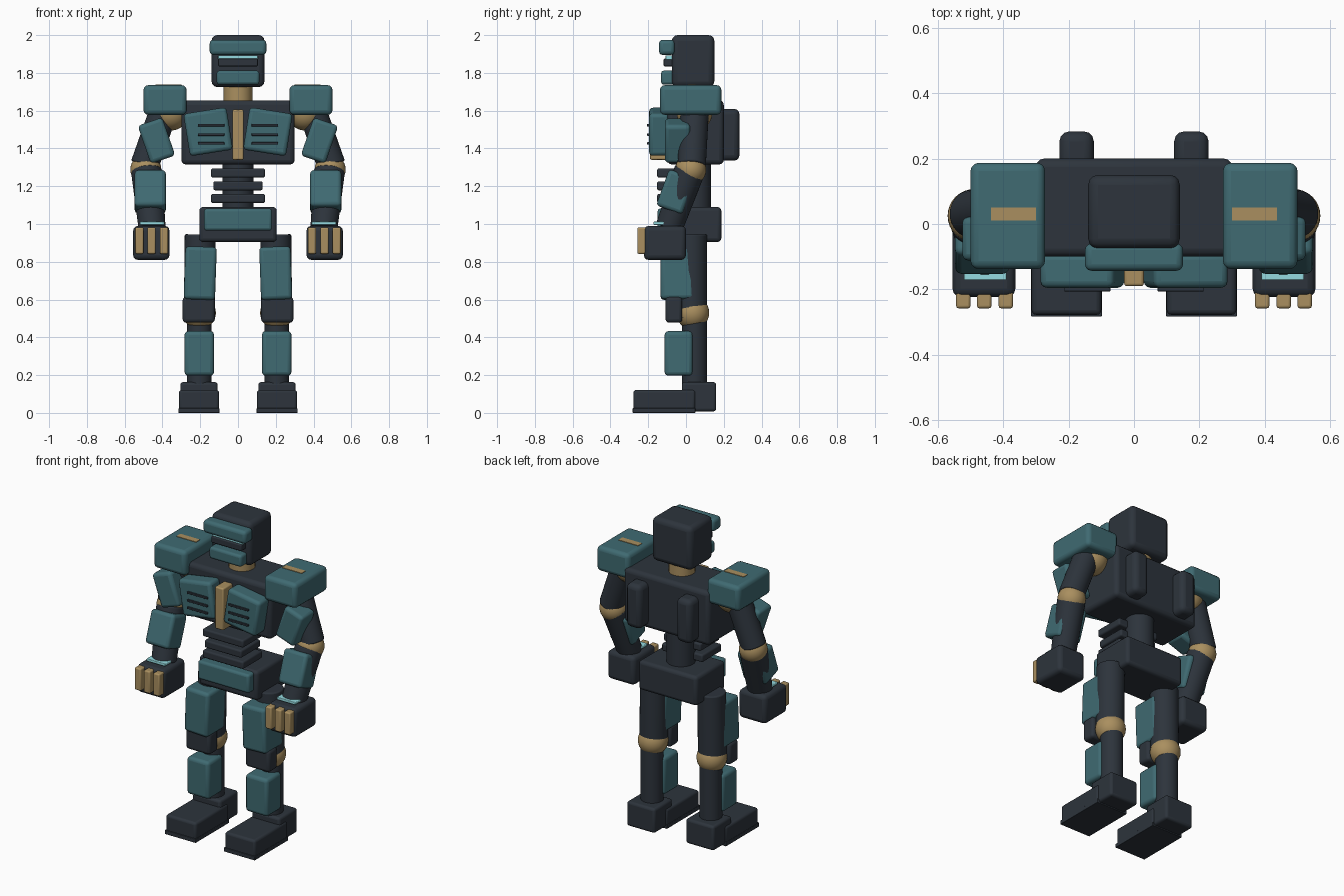
import bpy, math
from mathutils import Vector

if "Cube" in bpy.data.objects:
    bpy.data.objects.remove(bpy.data.objects["Cube"])


def material(name, rgb):
    m = bpy.data.materials.new(name)
    m.diffuse_color = (*rgb, 1)
    m.use_nodes = True
    m.node_tree.nodes["Principled BSDF"].inputs["Base Color"].default_value = m.diffuse_color
    return m


TEAL = material("teal armour", (0.050, 0.145, 0.168))
DARK = material("dark frame", (0.026, 0.034, 0.045))
TAN = material("brass joint", (0.40, 0.275, 0.115))
CYAN = material("cyan glow", (0.30, 0.71, 0.75))


def finish(name, mat, bevel):
    o = bpy.context.object
    o.name = name
    o.data.materials.append(mat)
    if bevel:
        b = o.modifiers.new("bevel", 'BEVEL')
        b.width, b.segments = bevel, 3
        b.limit_method = 'ANGLE'
    bpy.ops.object.shade_smooth_by_angle(angle=math.radians(35))
    return o


def box(name, x, y, z, mat, bevel=0.02, rot=(0, 0, 0)):
    """Rounded box from (min, max) ranges, turned about its centre in degrees."""
    bpy.ops.mesh.primitive_cube_add(
        size=1, location=[sum(r) / 2 for r in (x, y, z)],
        rotation=[math.radians(a) for a in rot])
    o = bpy.context.object
    o.scale = [r[1] - r[0] for r in (x, y, z)]
    bpy.ops.object.transform_apply(location=False, rotation=False, scale=True)
    return finish(name, mat, bevel)


def limb(name, a, b, r1, r2, mat, bevel=0.008):
    """Tapered cylinder from a to b."""
    a, b = Vector(a), Vector(b)
    d = b - a
    bpy.ops.mesh.primitive_cone_add(
        vertices=32, radius1=r1, radius2=r2, depth=d.length, location=(a + b) / 2,
        rotation=d.to_track_quat('Z', 'Y').to_euler())
    return finish(name, mat, bevel)


def ball(name, c, r, mat):
    bpy.ops.mesh.primitive_uv_sphere_add(segments=32, ring_count=16, radius=r, location=c)
    return finish(name, mat, 0)


# Head
box("head", (-.14, .14), (-.075, .15), (1.725, 2), DARK, .03)
box("brow", (-.15, .15), (-.143, -.06), (1.895, 1.975), TEAL)
box("visor_frame", (-.105, .105), (-.118, -.06), (1.835, 1.875), DARK, .006)
box("visor", (-.105, .105), (-.108, -.06), (1.87, 1.893), CYAN, .004)
box("jaw_guard", (-.113, .113), (-.132, -.06), (1.738, 1.812), TEAL, .015)
limb("neck", (0, .04, 1.62), (0, .04, 1.75), .076, .076, TAN)

# Torso
box("chest", (-.3, .3), (-.1, .2), (1.315, 1.655), DARK, .025)
box("sternum", (-.03, .03), (-.19, -.09), (1.34, 1.605), TAN, .008)
limb("spine", (0, .05, 1.05), (0, .05, 1.35), .083, .083, DARK)
for i, z in enumerate((1.27, 1.202, 1.135)):
    w = .13 if i == 1 else .143
    box(f"abdomen_rib_{i}", (-w, w), (-.153, .04), (z - .024, z + .024), DARK, .01)
box("pelvis", (-.205, .205), (-.1, .187), (.905, 1.09), DARK, .02)
box("pelvis_plate", (-.18, .18), (-.15, -.08), (.965, 1.082), TEAL, .015)


def build_side(side, s):
    def n(part):
        return f"{side}_{part}"

    def xr(a, b):
        return (min(s * a, s * b), max(s * a, s * b))

    # Chest plate with vents, back pod
    box(n("chest_plate"), xr(.043, .273), (-.195, -.09), (1.375, 1.602), TEAL, .02, (0, s * 9, 0))
    for i, z in enumerate((1.523, 1.473, 1.427)):
        box(n(f"vent_{i}"), xr(.072, .213), (-.206, -.18), (z - .006, z + .006), DARK, .002)
    box(n("back_pod"), xr(.123, .228), (.12, .283), (1.335, 1.61), DARK, .03)

    # Shoulder
    box(n("shoulder_pad"), xr(.272, .5), (-.138, .187), (1.578, 1.735), TEAL, .025)
    box(n("shoulder_stripe"), xr(.3, .438), (.01, .05), (1.732, 1.738), TAN, 0)
    ball(n("shoulder_joint"), (s * .355, .045, 1.59), .095, TAN)

    # Arm
    limb(n("upper_arm"), (s * .4, .045, 1.58), (s * .495, .03, 1.31), .075, .075, DARK)
    box(n("upper_arm_plate"), xr(.363, .5), (-.112, .022), (1.335, 1.548), TEAL, .02, (0, s * 19, 0))
    ball(n("elbow"), (s * .488, .025, 1.288), .082, TAN)
    limb(n("forearm"), (s * .485, .02, 1.285), (s * .455, -.09, .98), .082, .072, DARK)
    box(n("forearm_plate"), xr(.382, .547), (-.128, .018), (1.068, 1.272), TEAL, .02, (-20, 0, 0))
    box(n("wrist_light"), xr(.39, .52), (-.172, -.08), (.995, 1.012), CYAN, .004)
    box(n("hand"), xr(.363, .555), (-.223, 0), (.81, .99), DARK, .025)
    for i, x in enumerate((.392, .458, .522)):
        box(n(f"finger_{i}"), xr(x - .022, x + .022), (-.258, -.2), (.842, .982), TAN, .008)

    # Leg
    limb(n("thigh"), (s * .2, .03, .945), (s * .205, .03, .5), .082, .082, DARK)
    box(n("thigh_plate"), xr(.117, .283), (-.135, .045), (.6, .88), TEAL, .02, (0, -s * 2, 0))
    box(n("knee_pad"), xr(.123, .293), (-.108, -.02), (.478, .615), DARK, .018)
    ball(n("knee"), (s * .205, .035, .53), .088, TAN)
    limb(n("shin"), (s * .205, .045, .52), (s * .205, .045, .1), .066, .066, DARK)
    box(n("shin_plate"), xr(.127, .283), (-.113, .035), (.197, .433), TEAL, .02)

    # Foot
    box(n("heel"), xr(.108, .305), (-.022, .16), (.008, .163), DARK, .015)
    box(n("toe"), xr(.1, .313), (-.278, .05), (.01, .122), DARK, .015)
    box(n("sole"), xr(.098, .315), (-.283, .05), (0, .025), DARK, .003)


for side, s in (("right", 1), ("left", -1)):
    build_side(side, s)
